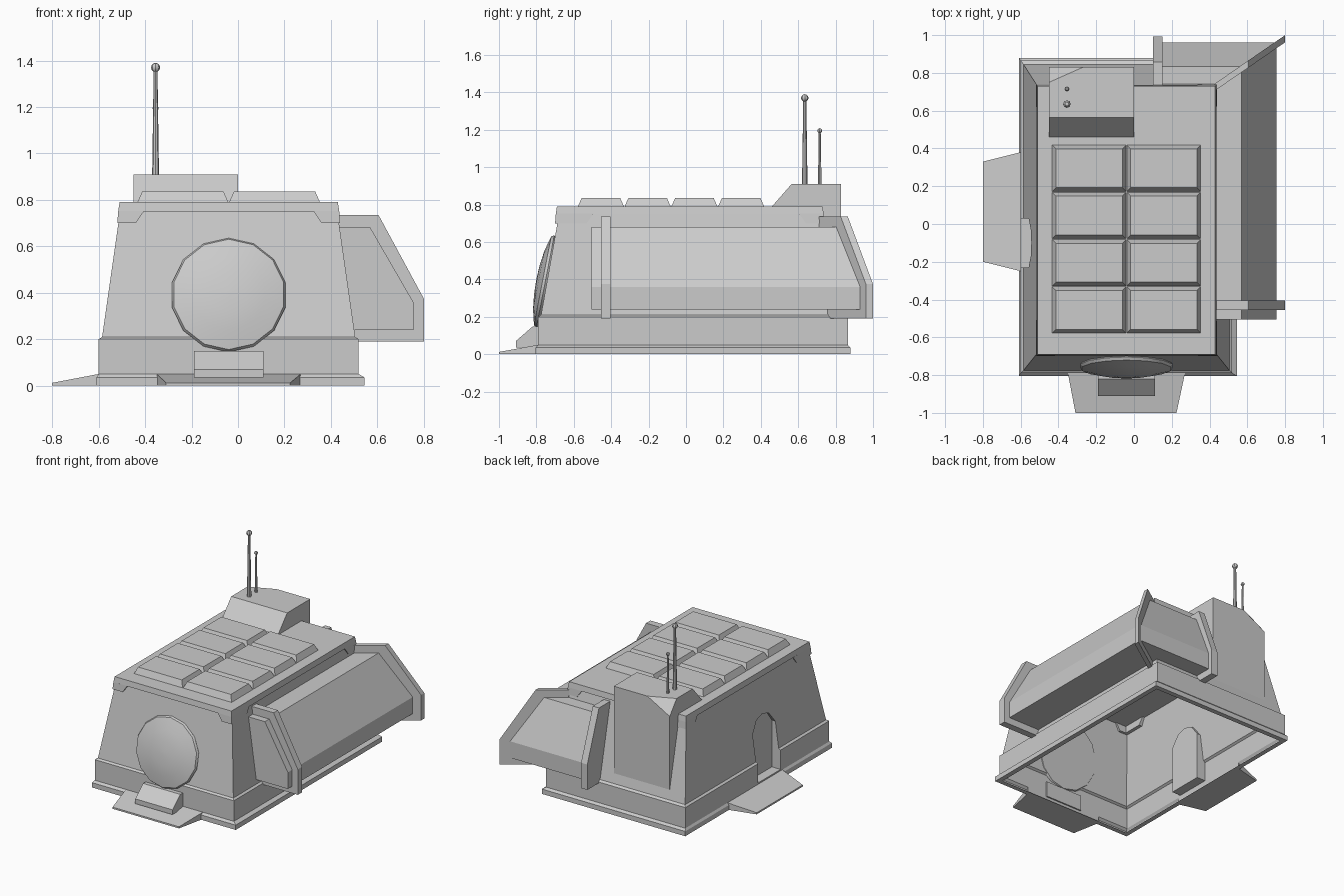
import bpy, bmesh, math
from mathutils import Matrix, Vector

cube = bpy.data.objects.get("Cube")
if cube:
    bpy.data.objects.remove(cube, do_unlink=True)

grey = bpy.data.materials.new("plain_grey")
grey.use_nodes = True
COLOUR = (0.6, 0.6, 0.6, 1)
grey.diffuse_color = COLOUR
grey.node_tree.nodes["Principled BSDF"].inputs["Base Color"].default_value = COLOUR


def finish(name, bm):
    bmesh.ops.recalc_face_normals(bm, faces=bm.faces[:])
    mesh = bpy.data.meshes.new(name)
    bm.to_mesh(mesh)
    bm.free()
    mesh.materials.append(grey)
    obj = bpy.data.objects.new(name, mesh)
    bpy.context.collection.objects.link(obj)
    return obj


def add_loft(bm, rings):
    """Join equal rings of points with side faces and cap both ends."""
    loops = [[bm.verts.new(p) for p in ring] for ring in rings]
    n = len(loops[0])
    for a, b in zip(loops, loops[1:]):
        for i in range(n):
            j = (i + 1) % n
            bm.faces.new((a[i], a[j], b[j], b[i]))
    bm.faces.new(loops[0])
    bm.faces.new(loops[-1])


def loft(name, *rings):
    bm = bmesh.new()
    add_loft(bm, rings)
    return finish(name, bm)


def rect(x0, x1, y0, y1, z):
    return [(x0, y0, z), (x1, y0, z), (x1, y1, z), (x0, y1, z)]


def smooth(obj):
    bpy.ops.object.select_all(action='DESELECT')
    obj.select_set(True)
    bpy.context.view_layer.objects.active = obj
    bpy.ops.object.shade_smooth_by_angle()


# Plinth and tapering walls, with an arched doorway recessed in the side
hull = loft("hull",
            rect(-.61, .545, -.805, .88, 0), rect(-.61, .545, -.805, .88, .035),
            rect(-.60, .52, -.79, .865, .05), rect(-.60, .52, -.79, .865, .20),
            rect(-.585, .505, -.775, .845, .21), rect(-.505, .425, -.675, .72, .77))
arch = [(.03, .06), (.03, .40), (-.03, .48), (-.10, .50), (-.17, .48), (-.23, .40), (-.23, .06)]
cutter = loft("doorway_cutter", *[[(x, y, z) for y, z in arch] for x in (-.7, -.53)])
cutter.hide_render = True
cut = hull.modifiers.new("doorway", 'BOOLEAN')
cut.object = cutter
cut.operation = 'DIFFERENCE'
graph = bpy.context.evaluated_depsgraph_get()
hull_mesh = bpy.data.meshes.new_from_object(hull.evaluated_get(graph))
hull.modifiers.clear()
hull.data = hull_mesh
bpy.data.objects.remove(cutter, do_unlink=True)

# Open underside with a narrow rim
bm = bmesh.new()
bm.from_mesh(hull_mesh)
under = [f for f in bm.faces if all(v.co.z < .001 for v in f.verts)]
bmesh.ops.inset_region(bm, faces=under, thickness=.05, use_boundary=True)
bmesh.ops.delete(bm, geom=under, context='FACES')
bm.to_mesh(hull_mesh)
bm.free()

# Roof slab with drop-down corners
X0, X1, Y0, Y1 = -.52, .44, -.70, .74
loft("roof_slab", rect(X0 + .004, X1 - .004, Y0 + .004, Y1 - .004, .75),
     rect(X0 + .01, X1 - .01, Y0 + .01, Y1 - .01, .79))
bm = bmesh.new()
for cx, sx in ((X0, 1), (X1, -1)):
    for cy, sy, long in ((Y0, 1, .17), (Y1, -1, .10)):
        def corner(dx, dy, inset, z):
            xs = sorted((cx + sx * inset, cx + sx * dx))
            ys = sorted((cy + sy * inset, cy + sy * dy))
            return rect(*xs, *ys, z)
        add_loft(bm, [corner(.08, .03, 0, .70), corner(.115, .03, .004, .751)])
        add_loft(bm, [corner(.03, long, 0, .70), corner(.03, long + .035, .004, .751)])
finish("roof_corners", bm)

# Bevelled roof panels in two columns of four
bm = bmesh.new()
for col in range(2):
    for row in range(4):
        x, y = -.435 + col * .395, -.58 + row * .25
        add_loft(bm, [rect(x, x + .395, y, y + .25, .785),
                      rect(x + .022, x + .373, y + .022, y + .228, .835)])
finish("roof_panels", bm)

# Rear tower with sloped front and one clipped top corner
bm = bmesh.new()
side = [(.83, .20), (.60, .20), (.46, .79), (.565, .91), (.83, .91)]
add_loft(bm, [[(x, y, z) for y, z in side] for x in (-.45, 0)])
a, b, c = Vector((-.45, .75, .91)), Vector((-.27, .83, .91)), Vector((-.45, .83, .81))
normal = (b - a).cross(c - a).normalized()
if normal.dot(Vector((-.45, .83, .91)) - a) < 0:
    normal.negate()
cut_geom = bmesh.ops.bisect_plane(bm, geom=bm.verts[:] + bm.edges[:] + bm.faces[:],
                                  plane_co=a, plane_no=normal, clear_outer=True)["geom_cut"]
bmesh.ops.contextual_create(bm, geom=[e for e in cut_geom if isinstance(e, bmesh.types.BMEdge)])
finish("rear_tower", bm)

# Aerials with ball tips
for name, y, top, r in (("tall_aerial", .635, 1.37, .02), ("short_aerial", .715, 1.195, .013)):
    bm = bmesh.new()
    length = top - .89
    bmesh.ops.create_cone(bm, cap_ends=True, segments=8, radius1=r * .75, radius2=r * .4, depth=length,
                          matrix=Matrix.Translation((-.355, y, .89 + length / 2)))
    bmesh.ops.create_uvsphere(bm, u_segments=8, v_segments=6, radius=r,
                              matrix=Matrix.Translation((-.355, y, top)))
    smooth(finish(name, bm))

# Domed front hatch leaning back with the wall
tilt = Matrix.Translation((-.04, -.752, .39)) @ Matrix.Rotation(math.radians(90 - 11), 4, 'X')


def hatch_ring(r, h):
    steps = [math.tau * (i + .5) / 14 + math.pi / 14 for i in range(14)]
    return [tilt @ Vector((r * math.cos(t + math.pi / 2), r * math.sin(t + math.pi / 2), h)) for t in steps]


smooth(loft("front_hatch", hatch_ring(.24, -.015), hatch_ring(.25, 0), hatch_ring(.242, .015),
            hatch_ring(.16, .036), hatch_ring(.08, .046), hatch_ring(.01, .049)))

# Front step block and the two entry ramps
step = [(-.78, .035), (-.91, .035), (-.91, .07), (-.82, .148), (-.78, .148)]
loft("front_step", *[[(x, y, z) for y, z in step] for x in (-.19, .11)])
loft("front_ramp",
     [(-.35, -.79, 0), (.27, -.79, 0), (.27, -.79, .05), (-.35, -.79, .05)],
     [(-.31, -1, 0), (.225, -1, 0), (.225, -1, .012), (-.31, -1, .012)])
loft("side_ramp",
     [(-.60, -.25, 0), (-.60, .38, 0), (-.60, .38, .05), (-.60, -.25, .05)],
     [(-.80, -.20, 0), (-.80, .33, 0), (-.80, .33, .012), (-.80, -.20, .012)])

# Pod wrapping the rear corner: one profile swept along the side and the back
pod = [(.42, .68), (.57, .68), (.755, .36), (.755, .24), (.48, .24)]
frame = [(.42, .735), (.605, .735), (.80, .375), (.80, .19), (.48, .19)]


def mitre(x):
    return .74 + .69 * (x - .435)


def side_ring(profile, y):
    return [(x, y, z) for x, z in profile]


def mitre_ring(profile, shift=0):
    return [(x, mitre(x) + shift, z) for x, z in profile]


def back_ring(profile, at):
    return [(at, mitre(x), z) for x, z in profile]


loft("corner_pod", side_ring(pod, -.42), mitre_ring(pod), back_ring(pod, .13))
loft("pod_front_frame", side_ring(frame, -.455), side_ring(frame, -.405))
loft("pod_front_cap", side_ring(pod, -.505), side_ring(pod, -.45))
loft("pod_corner_frame", mitre_ring(frame, -.03), mitre_ring(frame, .008))
loft("pod_back_frame", back_ring(frame, .10), back_ring(frame, .15))
